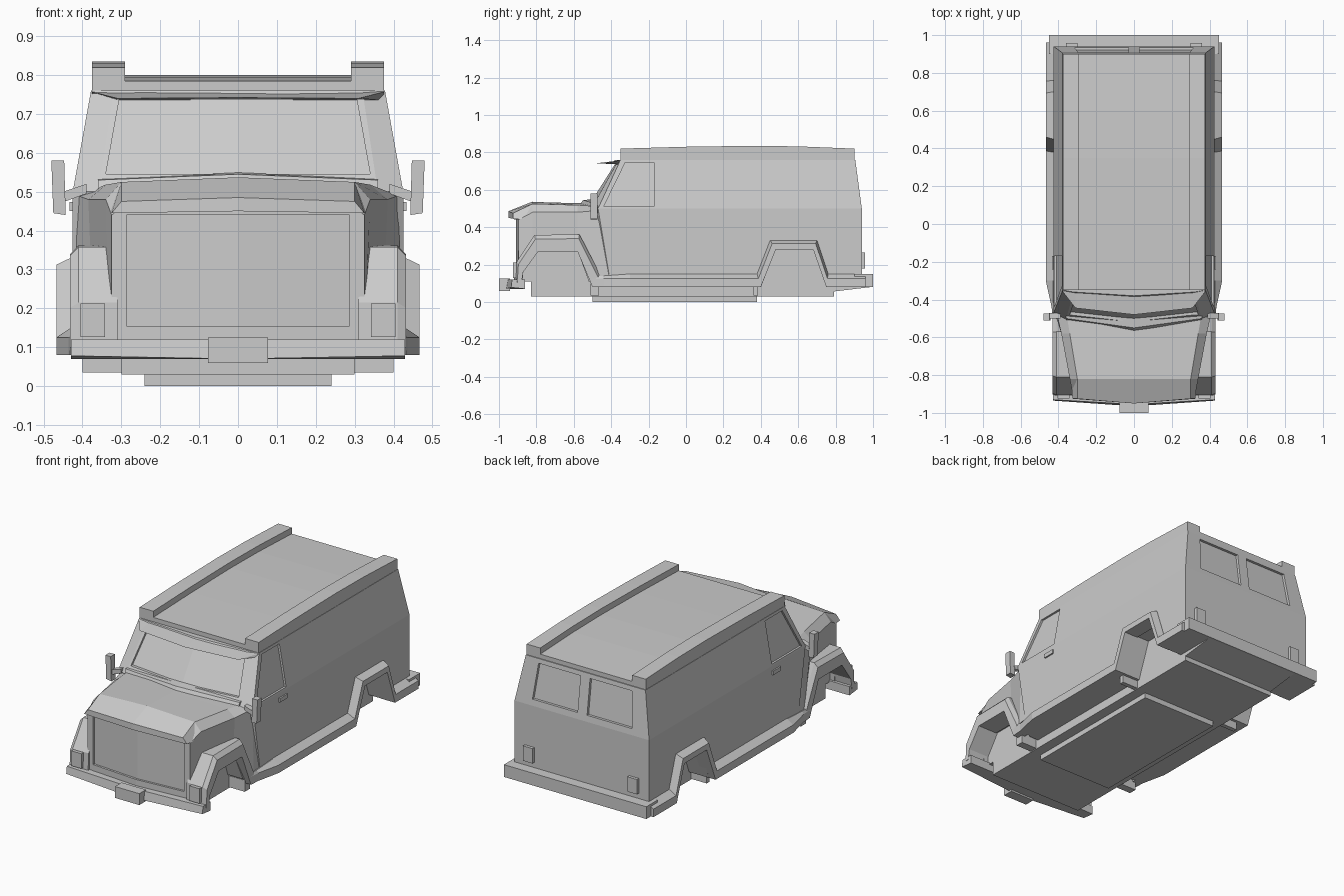
import bpy, bmesh
from mathutils import Vector


def loft(name, rings, mirror=False, split=False):
    """Skin equal-length closed rings and cap both ends."""
    bm = bmesh.new()
    vs = [[bm.verts.new(p) for p in r] for r in rings]
    n = len(rings[0])
    for a, b in zip(vs, vs[1:]):
        for i in range(n):
            j = (i + 1) % n
            bm.faces.new((a[i], a[j], b[j], b[i]))
    for r in (vs[0], vs[-1]):
        if split:  # keep the centre ridge in bowed caps
            h = n // 2
            bm.faces.new(r[:h + 1])
            bm.faces.new(r[h:] + r[:1])
        else:
            bm.faces.new(r)
    bmesh.ops.recalc_face_normals(bm, faces=bm.faces)
    me = bpy.data.meshes.new(name)
    bm.to_mesh(me)
    bm.free()
    ob = bpy.data.objects.new(name, me)
    bpy.context.collection.objects.link(ob)
    if mirror:
        ob.modifiers.new("mirror", 'MIRROR')
    return ob


def prism(name, yz, x0, x1, mirror=False):
    return loft(name, [[(x, y, z) for y, z in yz] for x in (x0, x1)], mirror)


def box(name, x0, x1, y0, y1, z0, z1, mirror=False):
    return prism(name, [(y0, z0), (y1, z0), (y1, z1), (y0, z1)], x0, x1, mirror)


def slab(name, pts, back, out, mirror=False):
    back, out = Vector(back), Vector(out)
    return loft(name, [[Vector(p) + v for p in pts] for v in (back, out)], mirror)


def sym(half):
    """Close a half outline (starting and ending on x=0) across the centre."""
    return half + [(-p[0], *p[1:]) for p in reversed(half[1:-1])]


def bowed(name, ends, centre, xs):
    """Piece running across the car, bent at the centre; xs per section point."""
    side = [(x, y, z) for x, (y, z) in zip(xs, ends)]
    return loft(name, [[(-x, y, z) for x, y, z in side],
                       [(0, y, z) for y, z in centre], side])


def cut(ob, cutter):
    cutter.hide_render = True
    cutter.hide_set(True)
    m = ob.modifiers.new("cut", 'BOOLEAN')
    m.operation, m.solver, m.object = 'DIFFERENCE', 'EXACT', cutter


# Cab and cargo shell, plan outlines stacked in z
levels = [(0.08, 0.94, 0.425, -0.40, 0.36, -0.45, -0.46),
          (0.50, 0.94, 0.425, -0.47, 0.36, -0.505, -0.545),
          (0.76, 0.905, 0.378, -0.35, 0.32, -0.36, -0.38)]
body = loft("body_shell", [
    sym([(0, r, z), (x, r, z), (x, f, z), (px, pf, z), (0, c, z)])
    for z, r, x, f, px, pf, c in levels], split=True)

# Arched roof and side roof rails
arch = [(-0.35, 0.785), (0.0, 0.795), (0.35, 0.80), (0.6, 0.797), (0.90, 0.785)]
base = [(0.90, 0.75), (-0.35, 0.75)]
prism("roof", arch + base, -0.31, 0.31)
prism("roof_rail", [(y, z + 0.035) for y, z in arch] + base, 0.29, 0.376, True)


# Recessed windows
def side_x(z):
    return 0.425 - (z - 0.5) * 0.181


def rear_y(z):
    return 0.94 - (z - 0.5) * 0.135


cut(body, slab("side_window_cutter",
               [(side_x(z), y, z) for y, z in
                ((-0.44, 0.51), (-0.17, 0.51), (-0.17, 0.745), (-0.325, 0.745))],
               (-0.012, 0, 0), (0.05, 0, 0), True))
cut(body, slab("rear_window_cutter",
               [(x, rear_y(z), z) for x, z in
                ((0.03, 0.535), (0.315, 0.535), (0.295, 0.735), (0.03, 0.735))],
               (0, -0.015, 0), (0, 0.05, 0), True))
cut(body, bowed("windshield_cutter",
                [(-0.464, 0.545), (-0.358, 0.74), (-0.45, 0.74), (-0.56, 0.545)],
                [(-0.502, 0.545), (-0.378, 0.74), (-0.47, 0.74), (-0.60, 0.545)],
                (0.34, 0.305, 0.305, 0.34)))

# Wheel wells
rear_well = prism("rear_well_cutter", [(0.37, 0.0), (0.48, 0.285), (0.68, 0.285), (0.78, 0.0)], 0.30, 0.6, True)
cut(body, rear_well)
front_well = prism("front_well_cutter", [(-0.88, 0.0), (-0.87, 0.16), (-0.79, 0.275),
                                         (-0.58, 0.275), (-0.48, 0.0)], 0.30, 0.6, True)

# Hood and nose, flaring into the cab sides
stations = [(-0.895, -0.92, 0.475, 0.29, 0.465, 0.325, 0.44, 0.325),
            (-0.82, -0.82, 0.535, 0.30, 0.525, 0.34, 0.48, 0.335),
            (-0.58, -0.58, 0.528, 0.34, 0.518, 0.385, 0.48, 0.37),
            (-0.46, -0.46, 0.53, 0.36, 0.51, 0.412, 0.49, 0.422),
            (-0.36, -0.36, 0.50, 0.36, 0.50, 0.415, 0.48, 0.423)]
hood = loft("hood", [
    sym([(0, c, zc), (x1, y, z1), (x2, y, z2), (x3, y, 0.11), (0, c, 0.11)])
    for y, c, zc, x1, z1, x2, z2, x3 in stations], split=True)
cut(hood, front_well)
cut(hood, bowed("grille_cutter",
                [(-0.886, 0.155), (-0.886, 0.44), (-0.96, 0.44), (-0.96, 0.155)],
                [(-0.908, 0.155), (-0.908, 0.44), (-0.99, 0.44), (-0.99, 0.155)], [0.287] * 4))
bowed("hood_lip", [(-0.925, 0.445), (-0.925, 0.475), (-0.82, 0.525), (-0.82, 0.445)],
      [(-0.95, 0.45), (-0.95, 0.485), (-0.82, 0.537), (-0.82, 0.45)], (0.325, 0.30, 0.30, 0.335))
bowed("cowl", [(-0.51, 0.50), (-0.50, 0.53), (-0.46, 0.535), (-0.46, 0.50)],
      [(-0.57, 0.52), (-0.55, 0.545), (-0.49, 0.55), (-0.49, 0.52)], [0.36] * 4)

# Sun visor over the windshield
loft("sun_visor", [[(x, -0.34, 0.758), (x, yf, zf), (x, -0.34, 0.735)]
                   for x, yf, zf in ((-0.376, -0.36, 0.757), (-0.31, -0.445, 0.74),
                                     (0, -0.48, 0.742), (0.31, -0.445, 0.74), (0.376, -0.36, 0.757))])


# Wheel arch trims: outer line, inner line and flare widths
def trim(name, outer, inner, x_in, x_top, x_out, lip):
    rings = []
    for (yo, zo), (yi, zi) in zip(outer, inner):
        ym, zm = yo + (yi - yo) * lip, zo + (zi - zo) * lip
        rings.append([(x_in, yo, zo), (x_top, yo, zo), (x_out, ym, zm), (x_out, yi, zi), (x_in, yi, zi)])
    loft(name, rings, True)


trim("front_fender",
     [(-0.91, 0.10), (-0.905, 0.215), (-0.81, 0.358), (-0.57, 0.362), (-0.46, 0.15)],
     [(-0.88, 0.10), (-0.87, 0.16), (-0.79, 0.27), (-0.58, 0.27), (-0.50, 0.08)],
     0.31, 0.41, 0.432, 0.25)
trim("sill_and_rear_fender",
     [(-0.30, 0.15), (0.38, 0.15), (0.45, 0.33), (0.70, 0.33), (0.76, 0.15), (0.96, 0.15)],
     [(-0.30, 0.08), (0.40, 0.08), (0.48, 0.28), (0.68, 0.28), (0.75, 0.08), (0.96, 0.08)],
     0.38, 0.43, 0.467, 0.35)
loft("sill_front", [[(0.38, y, 0.08), (x, y, 0.08), (x, y, 0.125), (t, y, z), (0.38, y, z)]
                    for y, x, t, z in ((-0.50, 0.432, 0.425, 0.14), (-0.44, 0.436, 0.427, 0.14),
                                       (-0.30, 0.467, 0.43, 0.15))], True)

# Bumpers
bowed("front_bumper", [(-0.935, 0.078), (-0.93, 0.12), (-0.86, 0.12), (-0.86, 0.07)],
      [(-0.965, 0.07), (-0.955, 0.12), (-0.86, 0.12), (-0.86, 0.07)], [0.43] * 4)
box("winch_plate", -0.077, 0.077, -1.0, -0.94, 0.06, 0.125)
box("rear_bumper", -0.45, 0.45, 0.90, 1.0, 0.08, 0.15)
prism("rear_bumper_skid", [(0.78, 0.055), (0.99, 0.08), (0.99, 0.12), (0.78, 0.12)], -0.30, 0.30)

# Underbody
box("chassis_tub", -0.30, 0.30, -0.83, 0.79, 0.03, 0.26)
box("belly_plate", -0.24, 0.24, -0.50, 0.38, 0.0, 0.05)
for y0, y1 in ((-0.51, -0.465), (0.36, 0.385)):
    box("cross_member", -0.40, 0.40, y0, y1, 0.035, 0.1)

# Lamps and door handles
box("headlamp", 0.342, 0.405, -0.925, -0.90, 0.127, 0.212, True)
box("tail_lamp", 0.30, 0.36, 0.93, 0.957, 0.18, 0.265, True)
box("door_handle", 0.42, 0.433, -0.24, -0.17, 0.45, 0.473, True)

# Door mirrors on angled arms
slab("mirror", [(0.443, -0.51, 0.44), (0.475, -0.51, 0.445), (0.48, -0.51, 0.58), (0.447, -0.51, 0.58)],
     (0, 0, 0), (0, 0.037, 0), True)
slab("mirror_arm", [(0.39, -0.50, 0.495), (0.445, -0.50, 0.475), (0.45, -0.50, 0.50), (0.39, -0.50, 0.52)],
     (0, 0, 0), (0, 0.03, 0), True)
